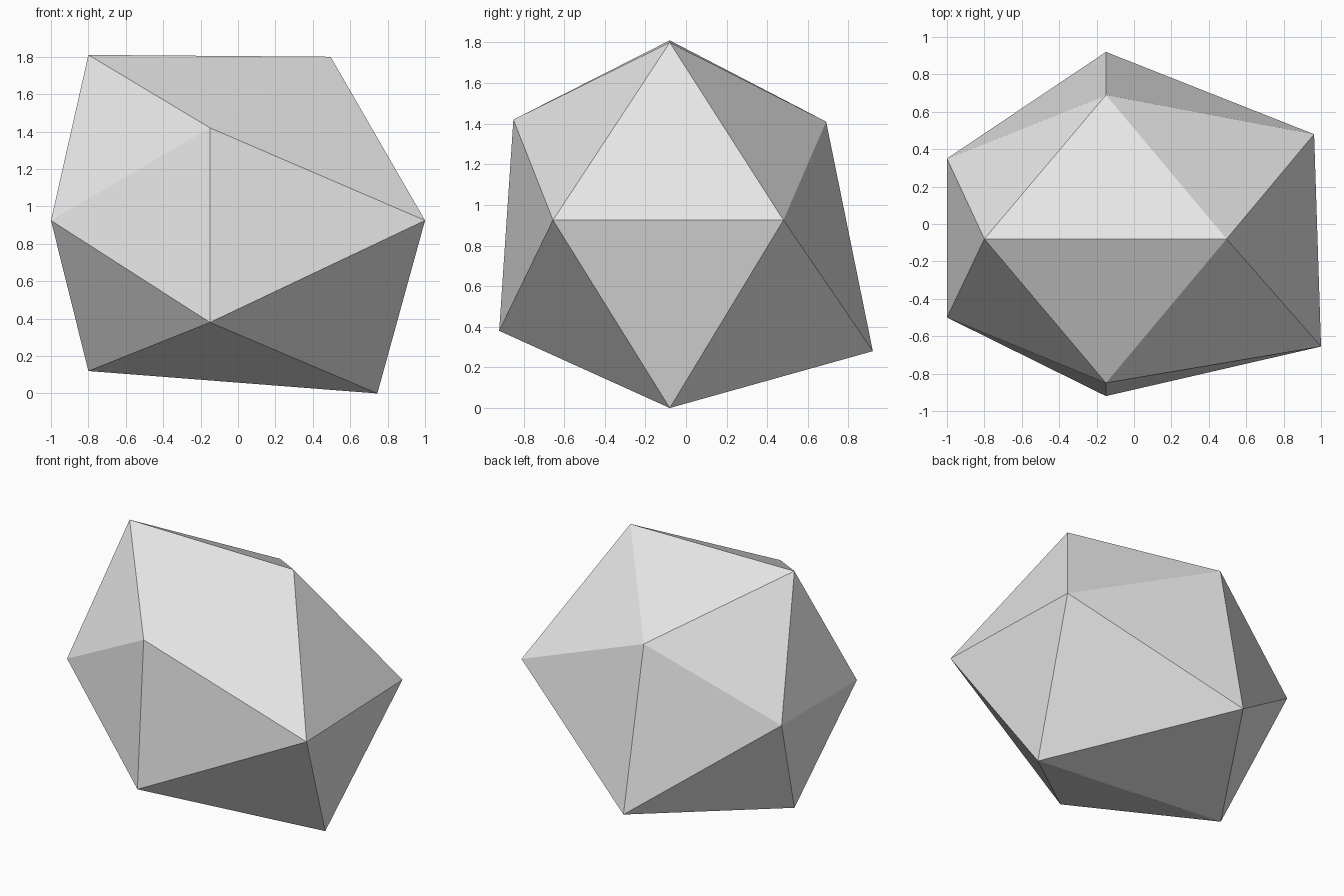
import bpy
import bmesh

cube = bpy.data.objects.get("Cube")
if cube:
    bpy.data.objects.remove(cube, do_unlink=True)

# One plain stone grey
grey = bpy.data.materials.new("light_grey")
grey.use_nodes = True
colour = (0.8, 0.8, 0.8, 1)
grey.diffuse_color = colour
grey.node_tree.nodes["Principled BSDF"].inputs["Base Color"].default_value = colour

# Six opposing edges of a lopsided twenty-sided rock
mid_x, mid_y, waist = -0.15, -0.08, 0.925
top = [(-0.8, mid_y, 1.81), (0.495, mid_y, 1.80)]
bottom = [(-0.8, mid_y, 0.12), (0.745, mid_y, 0)]
front = [(mid_x, -0.85, 1.42), (mid_x, -0.92, 0.38)]
back = [(mid_x, 0.69, 1.41), (mid_x, 0.92, 0.28)]
right = [(-1, -0.5, waist), (-1, 0.35, waist)]
left = [(1, -0.655, waist), (0.963, 0.48, waist)]

# Wrap the corners in flat triangular facets
bm = bmesh.new()
for corner in top + bottom + front + back + right + left:
    bm.verts.new(corner)
bmesh.ops.convex_hull(bm, input=bm.verts)
bmesh.ops.recalc_face_normals(bm, faces=bm.faces)

mesh = bpy.data.meshes.new("faceted_rock")
bm.to_mesh(mesh)
bm.free()
mesh.materials.append(grey)
rock = bpy.data.objects.new("faceted_rock", mesh)
bpy.context.collection.objects.link(rock)
